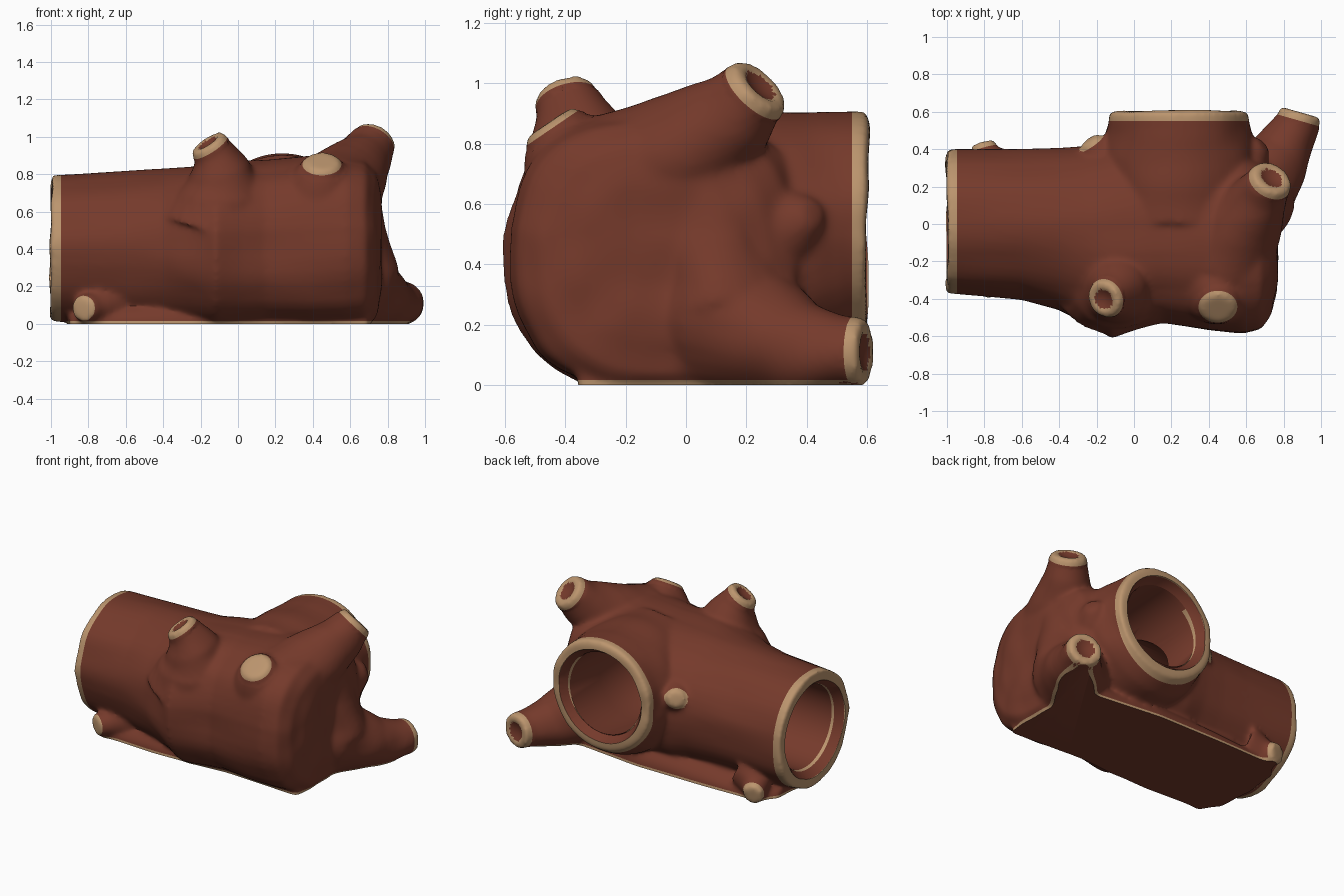
import bpy, bmesh, math
from mathutils import Vector, noise

if "Cube" in bpy.data.objects:
    bpy.data.objects.remove(bpy.data.objects["Cube"])

def material(name, rgb):
    m = bpy.data.materials.new(name)
    m.diffuse_color = (*rgb, 1)
    m.use_nodes = True
    m.node_tree.nodes["Principled BSDF"].inputs["Base Color"].default_value = m.diffuse_color
    return m

BARK = material("bark brown", (0.178, 0.042, 0.024))
CUT = material("cut wood tan", (0.50, 0.30, 0.155))

def loft(bm, rings):
    """Skin a list of point rings and cap both ends."""
    rows = [[bm.verts.new(p) for p in r] for r in rings]
    n = len(rows[0])
    faces = [bm.faces.new((a[i], a[(i + 1) % n], b[(i + 1) % n], b[i]))
             for a, b in zip(rows, rows[1:]) for i in range(n)]
    faces += [bm.faces.new(rows[0][::-1]), bm.faces.new(rows[-1])]
    bmesh.ops.recalc_face_normals(bm, faces=faces)

def limb(bm, path, n=24):
    """Tapered round limb through (x, y, z, radius) points."""
    pts = [Vector(p[:3]) for p in path]
    rings = []
    for i, p in enumerate(pts):
        d = pts[min(i + 1, len(pts) - 1)] - pts[max(i - 1, 0)]
        q = d.to_track_quat('Z', 'Y')
        r = path[i][3]
        rings.append([p + q @ Vector((r * math.cos(t), r * math.sin(t), 0))
                      for t in (2 * math.pi * k / n for k in range(n))])
    loft(bm, rings)

def trunk(bm, sections, n=48):
    """Loft along x of superellipses (x, yc, ry, zc, rz, power)."""
    rings = []
    for x, yc, ry, zc, rz, e in sections:
        ring = []
        for k in range(n):
            t = 2 * math.pi * k / n
            c, s = math.cos(t), math.sin(t)
            ring.append((x, yc + ry * math.copysign(abs(c) ** (2 / e), c),
                         zc + rz * math.copysign(abs(s) ** (2 / e), s)))
        rings.append(ring)
    loft(bm, rings)

def make_object(name, bm):
    me = bpy.data.meshes.new(name)
    bm.to_mesh(me)
    bm.free()
    ob = bpy.data.objects.new(name, me)
    bpy.context.collection.objects.link(ob)
    return ob

def bake(ob):
    """Apply all modifiers."""
    bpy.context.view_layer.update()
    dg = bpy.context.evaluated_depsgraph_get()
    me = bpy.data.meshes.new_from_object(ob.evaluated_get(dg))
    ob.modifiers.clear()
    ob.data = me

bm = bmesh.new()
# main log and its spreading foot
trunk(bm, [(-1.0, .02, .385, .41, .392, 2), (-.6, 0, .405, .405, .412, 2),
           (-.4, -.025, .435, .407, .42, 2.05), (-.25, -.06, .48, .41, .43, 2.1),
           (-.12, -.09, .525, .415, .445, 2.3), (.02, -.07, .50, .42, .452, 2.35),
           (.15, -.06, .475, .42, .455, 2.4), (.4, -.075, .495, .43, .468, 2.45),
           (.58, -.09, .495, .44, .465, 2.45), (.68, -.1, .46, .43, .45, 2.4),
           (.74, -.1, .38, .42, .39, 2.3), (.765, -.1, .26, .42, .27, 2.2)])
trunk(bm, [(-.9, .02, .25, 0, .08, 2), (-.8, .02, .36, 0, .13, 2),
           (-.4, .02, .37, 0, .18, 2), (.1, .03, .36, 0, .2, 2), (.7, -.02, .34, 0, .17, 3)])
# short side log facing the back
limb(bm, [(.24, 0, .485, .42), (.245, .30, .485, .425), (.24, .40, .50, .415),
          (.24, .48, .517, .393), (.24, .52, .525, .383), (.24, .55, .528, .379),
          (.24, .602, .528, .377)], 48)

# branch stubs, each ending in a sawn tip
stubs = [
    [(-.11, -.29, .56, .315), (-.08, -.33, .72, .24), (-.10, -.365, .83, .165),
     (-.125, -.385, .91, .117), (-.165, -.405, .972, .10)],
    [(.5, -.2, .68, .24), (.6, .03, .79, .2), (.69, .17, .91, .145), (.74, .25, .995, .112)],
    [(.43, -.28, .62, .295), (.45, -.38, .76, .19), (.45, -.455, .87, .09)],
    [(.4, -.05, .27, .3), (.63, .16, .2, .25), (.79, .38, .115, .16), (.87, .52, .11, .122), (.892, .597, .11, .113)],
]
# little twigs with tan ends
twigs = [
    [(-.7, .28, .12, .14), (-.79, .36, .07, .08), (-.81, .43, .06, .068)],
    [(-.7, -.2, .12, .14), (-.79, -.30, .08, .09), (-.83, -.37, .08, .07)],
    [(-.08, .25, .52, .23), (-.19, .38, .56, .10), (-.24, .45, .58, .055)],
]
for path in stubs + twigs:
    limb(bm, path)
# ridge between top stub and root, and a plain bump on the shoulder
limb(bm, [(.57, .05, .80, .17), (.59, .08, .5, .20), (.62, .13, .25, .24)])
limb(bm, [(.45, .15, .5, .3), (.58, .30, .52, .19), (.64, .38, .55, .11), (.69, .42, .57, .045)])
log = make_object("hollow_log", bm)

# fuse and soften everything
rm = log.modifiers.new("fuse", 'REMESH')
rm.mode = 'VOXEL'
rm.voxel_size = 0.0135
sm = log.modifiers.new("soften", 'SMOOTH')
sm.factor, sm.iterations = 0.5, 18
bake(log)

def tip_of(path):
    a, b = Vector(path[-2][:3]), Vector(path[-1][:3])
    return b, (b - a).normalized(), path[-1][3]

stub_tips = [tip_of(p) for p in stubs]
twig_tips = [tip_of(p) for p in twigs]

def near_tip(c, tip, depth, spread=1.35):
    """Relative distance from the limb axis if the point is on the tip, else None."""
    p, d, r = tip
    h = (c - p).dot(d)
    perp = (c - p - d * h).length
    return perp / r if -depth < h < .06 and perp < r * spread else None

# bark grain, dished tips and flat underside
bm = bmesh.new()
bm.from_mesh(log.data)
bm.normal_update()
moves = []
for v in bm.verts:
    c = v.co
    g = noise.noise(Vector((c.x * 1.5, c.y * 6, c.z * 6))) * .012
    move = v.normal * g
    for tip in stub_tips:
        f = near_tip(c, tip, .05)
        if f is not None:
            dish = 0 if tip is stub_tips[2] else .02
            move = tip[1] * (-dish * max(0, 1 - (f / .65) ** 2))
    moves.append((v, move))
for v, m in moves:
    v.co += m
bmesh.ops.bisect_plane(bm, geom=bm.verts[:] + bm.edges[:] + bm.faces[:],
                       plane_co=(0, 0, .001), plane_no=(0, 0, 1), clear_inner=True)
bmesh.ops.holes_fill(bm, edges=[e for e in bm.edges if e.is_boundary], sides=0)
for v in bm.verts:
    if v.co.z < .0015:
        v.co.z = 0
bm.to_mesh(log.data)
bm.free()

# hollow out both tubes, meeting as an elbow
def cutter(name, path):
    b = bmesh.new()
    limb(b, path, 48)
    ob = make_object(name, b)
    ob.hide_render = True
    mod = log.modifiers.new(name, 'BOOLEAN')
    mod.operation, mod.solver, mod.object = 'DIFFERENCE', 'EXACT', ob
    return ob

cutters = [
    cutter("long_bore_cutter", [(-1.1, .02, .41, .335), (-1, .02, .41, .325), (-.95, .02, .41, .285),
                                (-.935, .02, .41, .28), (-.5, .02, .42, .28), (.22, .02, .47, .25)]),
    cutter("side_bore_cutter", [(.24, .7, .53, .325), (.24, .6, .53, .318), (.24, .55, .53, .28),
                                (.24, .535, .53, .275), (.24, .2, .50, .285), (.24, -.08, .48, .275),
                                (.24, -.22, .47, .22), (.24, -.28, .47, .12)]),
]
bake(log)
for c in cutters:
    bpy.data.objects.remove(c)

# crisp colour borders at the rims, foot and sawn tips
TIP_DEPTH = [.035, .04, .022, .045]
TWIG_DEPTH = [.032, .014, .026]
bm = bmesh.new()
bm.from_mesh(log.data)
planes = [((-.947, 0, 0), (1, 0, 0)), ((0, .55, 0), (0, 1, 0)), ((0, 0, .016), (0, 0, 1))]
planes += [(t[0] - t[1] * d, t[1]) for t, d in
           zip(stub_tips + twig_tips, TIP_DEPTH + TWIG_DEPTH)]
for i, (co, no) in enumerate(planes):
    faces = bm.faces[:]
    if i > 2:
        faces = [f for f in faces if (f.calc_center_median() - Vector(co)).length < .2]
    geom = set(faces)
    for f in faces:
        geom.update(f.edges, f.verts)
    bmesh.ops.bisect_plane(bm, geom=list(geom), plane_co=co, plane_no=no)
bm.normal_update()

def is_cut_wood(f):
    c = f.calc_center_median()
    r_long = math.hypot(c.y - .02, c.z - .41)
    r_side = math.hypot(c.x - .24, c.z - .53)
    if c.x < -.947 and r_long > .318 or -.952 < c.x < -.934 and r_long < .29:
        return True
    if c.y > .55 and .312 < r_side < .42 or .534 < c.y < .552 and r_side < .285:
        return True
    if c.z < .016:
        return f.normal.z > -.9
    for tip, depth in zip(stub_tips, TIP_DEPTH):
        q = near_tip(c, tip, depth)
        if q is not None:
            return q > .55 or tip is stub_tips[2]
    return any(near_tip(c, t, d) is not None for t, d in zip(twig_tips, TWIG_DEPTH))

tan_faces = [is_cut_wood(f) for f in bm.faces]
log.data.materials.clear()
log.data.materials.append(BARK)
log.data.materials.append(CUT)
for f, tan in zip(bm.faces, tan_faces):
    f.material_index = int(tan)
    f.smooth = True
bm.to_mesh(log.data)
bm.free()
bpy.context.view_layer.objects.active = log
log.select_set(True)
bpy.ops.object.shade_smooth_by_angle(angle=math.radians(35))
